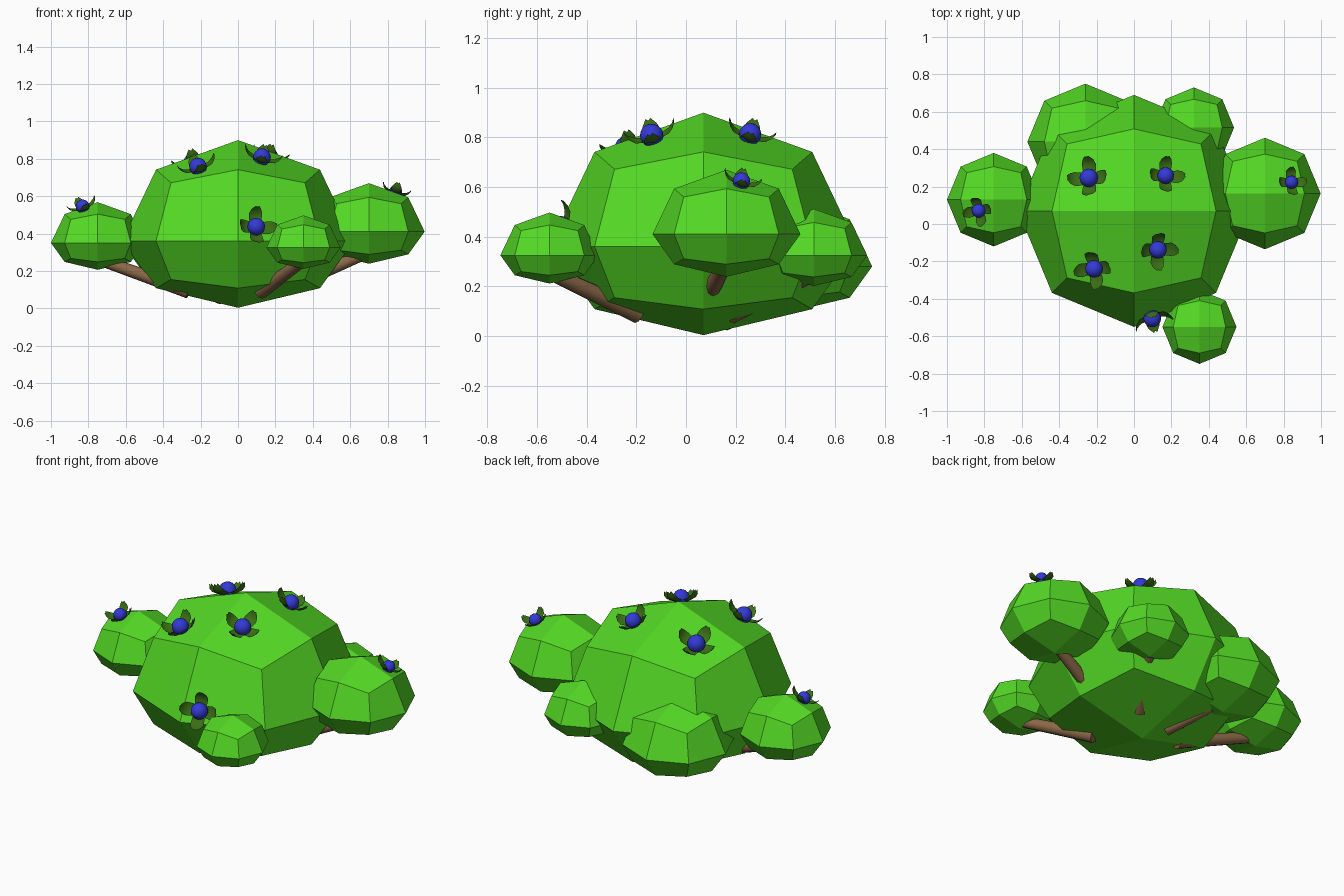
import bpy, bmesh, math
from mathutils import Vector, Matrix
from mathutils.bvhtree import BVHTree

if "Cube" in bpy.data.objects:
    bpy.data.objects.remove(bpy.data.objects["Cube"])


def material(name, rgb):
    m = bpy.data.materials.new(name)
    m.diffuse_color = (*rgb, 1)
    m.use_nodes = True
    m.node_tree.nodes["Principled BSDF"].inputs["Base Color"].default_value = m.diffuse_color
    return m


LEAF = material("bright green", (0.088, 0.70, 0.018))
PETAL = material("dark green", (0.042, 0.16, 0.007))
BERRY = material("blue", (0.034, 0.042, 0.68))
WOOD = material("brown", (0.26, 0.14, 0.065))


def finish(bm, name, mat, smooth=False):
    me = bpy.data.meshes.new(name)
    bm.to_mesh(me)
    bm.free()
    me.materials.append(mat)
    for p in me.polygons:
        p.use_smooth = smooth
    ob = bpy.data.objects.new(name, me)
    bpy.context.collection.objects.link(ob)
    return ob


# Leafy clumps: cube split once and rounded, flatter below than above
trees = {}


def clump(name, centre, r):
    bm = bmesh.new()
    bmesh.ops.create_cube(bm, size=2)
    bmesh.ops.subdivide_edges(bm, edges=bm.edges[:], cuts=1, use_grid_fill=True)
    for v in bm.verts:
        d = v.co.normalized() * r
        d.z *= 0.87 if d.z > 0 else 0.575
        v.co = Vector(centre) + d
    bm.normal_update()
    trees[name] = BVHTree.FromBMesh(bm)
    finish(bm, name, LEAF)


# Tapered branches from the heart of the bush to the small clumps
def branch(name, centre, r):
    end = Vector((centre[0], centre[1], centre[2] - r * 0.35))
    if name.startswith("right"):
        end.z = 0.30
    start = end * 0.35
    d = end - start
    bm = bmesh.new()
    bmesh.ops.create_cone(bm, cap_ends=True, segments=10, radius1=0.04,
                          radius2=0.03, depth=d.length)
    rot = d.to_track_quat('Z', 'Y').to_matrix().to_4x4()
    bm.transform(Matrix.Translation((start + end) / 2) @ rot)
    ob = finish(bm, name, WOOD, True)
    bpy.context.view_layer.objects.active = ob
    ob.select_set(True)
    bpy.ops.object.shade_smooth_by_angle(angle=math.radians(40))
    ob.select_set(False)


clump("main_clump", (0, 0.07, 0.36), 0.62)
SMALL = {
    "left": ((-0.75, 0.13, 0.35), 0.25),
    "right": ((0.70, 0.163, 0.41), 0.298),
    "front": ((0.35, -0.55, 0.325), 0.198),
    "back_left": ((-0.26, 0.44, 0.28), 0.31),
    "back_right": ((0.32, 0.515, 0.325), 0.215),
}
for side, (c, r) in SMALL.items():
    clump(side + "_clump", c, r)
    branch(side + "_branch", c, r)

# Petal outline: distance out, half width, height
ROWS = [(0.0, 0.018, 0.0), (0.04, 0.034, 0.0), (0.072, 0.037, 0.010),
        (0.092, 0.029, 0.028), (0.104, 0.010, 0.052)]


# Berry with four curled petals lying on a clump's surface
def flower(i, host, pos, scale, turn):
    pos = Vector(pos)
    hit, n, _, _ = trees[host].find_nearest(pos)
    if n.dot(pos - hit) < 0 and n.dot(pos - Vector((0, 0, 0.3))) < 0:
        n = -n
    x = Vector((1, 0, 0))
    x = (x - n * x.dot(n)).normalized()
    y = n.cross(x)
    frame = Matrix((x, y, n)).transposed().to_4x4()
    place = (Matrix.Translation(hit + n * 0.006) @ frame
             @ Matrix.Rotation(math.radians(turn), 4, 'Z') @ Matrix.Scale(scale, 4))
    bm = bmesh.new()
    for k in range(4):
        m = place @ Matrix.Rotation(k * math.pi / 2, 4, 'Z')
        grid = [[bm.verts.new(m @ Vector((d, s * w, h + 0.010 * abs(s))))
                 for s in (-1, 0, 1)] for d, w, h in ROWS]
        for a, b in zip(grid, grid[1:]):
            for j in (0, 1):
                bm.faces.new((a[j], b[j], b[j + 1], a[j + 1]))
    finish(bm, f"petals_{i}", PETAL, True)
    bm = bmesh.new()
    bmesh.ops.create_uvsphere(bm, u_segments=16, v_segments=10, radius=0.047 * scale)
    bm.transform(Matrix.Translation(hit + n * 0.027 * scale) @ frame)
    finish(bm, f"berry_{i}", BERRY, True)


FLOWERS = [
    ("main_clump", (-0.25, 0.255, 0.80), 1.05, 0),
    ("main_clump", (0.165, 0.255, 0.80), 0.95, 0),
    ("main_clump", (0.13, -0.14, 0.81), 1.0, -3),
    ("main_clump", (-0.212, -0.24, 0.755), 1.0, 12),
    ("main_clump", (0.105, -0.52, 0.445), 1.0, 3),
    ("left_clump", (-0.832, 0.072, 0.545), 0.78, 15),
    ("right_clump", (0.84, 0.22, 0.615), 0.75, 5),
]
for i, f in enumerate(FLOWERS, 1):
    flower(i, *f)
